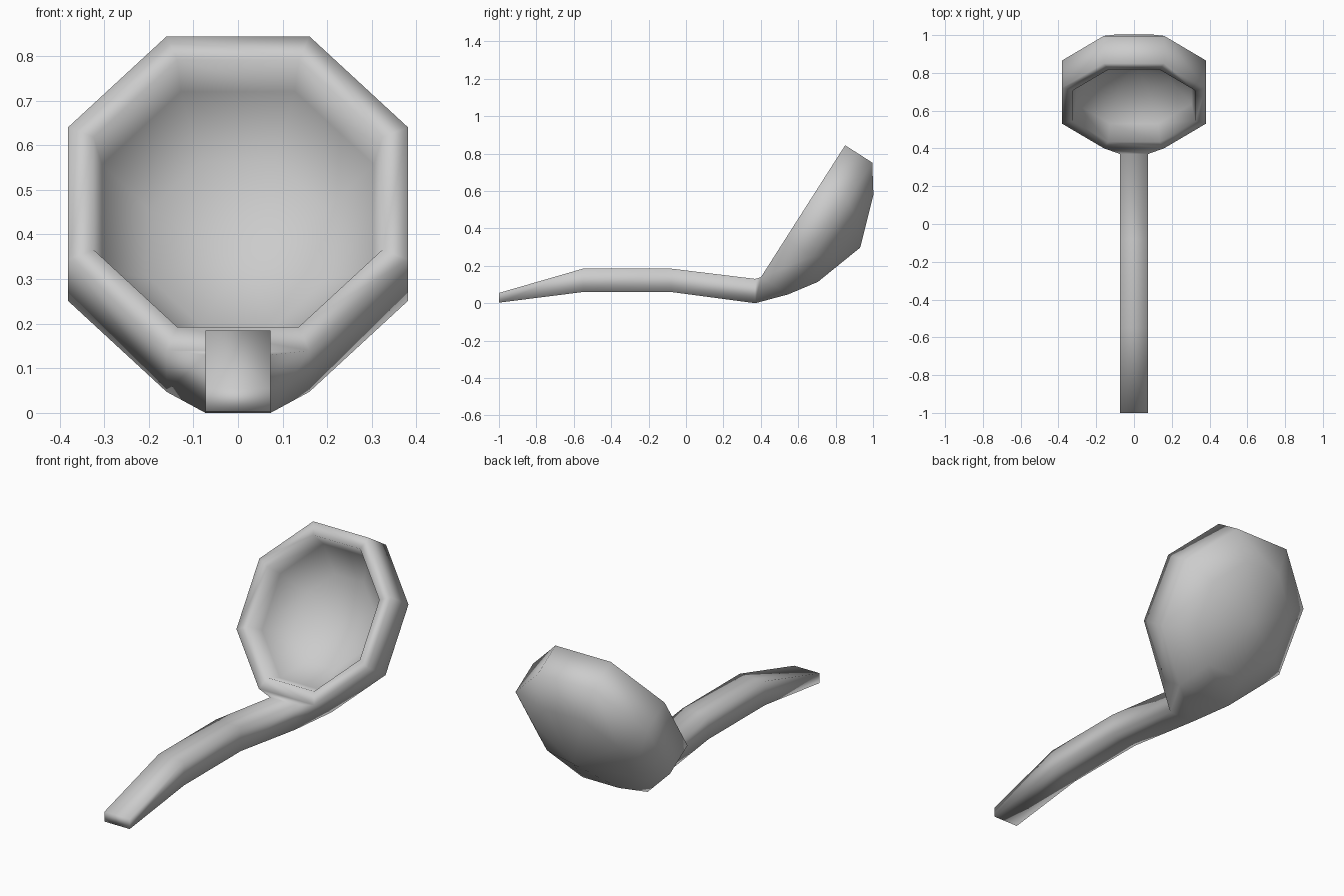
import bpy
import bmesh
from mathutils import Vector

if "Cube" in bpy.data.objects:
    bpy.data.objects.remove(bpy.data.objects["Cube"], do_unlink=True)

grey = bpy.data.materials.new("light grey")
colour = (0.6, 0.6, 0.6, 1)
grey.diffuse_color = colour
grey.use_nodes = True
grey.node_tree.nodes["Principled BSDF"].inputs["Base Color"].default_value = colour

bm = bmesh.new()

# Tilted frame of the bowl opening: along the rim, and into the bowl
centre = Vector((0, 0.626, 0.492))
along = Vector((0, 0.45, 0.705)).normalized()
inward = Vector((0, along.z, -along.y))

# Octagon corners, the first two being the bottom edge where the handle joins
corners = [(-0.16, -0.418), (0.16, -0.418), (0.381, -0.176), (0.381, 0.176),
           (0.16, 0.418), (-0.16, 0.418), (-0.381, 0.176), (-0.381, -0.176)]


def octagon(scale, depth):
    return [bm.verts.new(centre + Vector((x * scale, 0, 0)) + along * t * scale + inward * depth)
            for x, t in corners]


def bridge(a, b, skip=()):
    n = len(a)
    for i in range(n):
        if i not in skip:
            bm.faces.new((a[i], a[(i + 1) % n], b[(i + 1) % n], b[i]))


def fan(ring, depth):
    tip = bm.verts.new(centre + inward * depth)
    for i in range(len(ring)):
        bm.faces.new((ring[i], ring[(i + 1) % len(ring)], tip))


# Outer shell of the bowl, open at the bottom side for the handle
rim, belt, back = octagon(1, 0), octagon(1, 0.172), octagon(0.66, 0.27)
bridge(rim, belt, skip=(0,))
bridge(belt, back)
fan(back, 0.362)

# Lip and inside of the bowl
lip, wall, floor = octagon(0.85, 0), octagon(0.8, 0.1), octagon(0.52, 0.21)
bridge(lip, rim)
bridge(wall, lip)
bridge(floor, wall)
fan(floor, 0.28)

# Handle: square sections (y, bottom, top) swept from the bowl to the grip end
section = [rim[0], rim[1], belt[1], belt[0]]
for y, low, high in [(0.37, 0, 0.13), (-0.08, 0.06, 0.185),
                     (-0.55, 0.06, 0.185), (-1, 0.003, 0.055)]:
    ring = [bm.verts.new((x, y, z)) for x, z in
            [(-0.073, high), (0.073, high), (0.073, low), (-0.073, low)]]
    bridge(section, ring)
    section = ring
bm.faces.new(section)

bmesh.ops.recalc_face_normals(bm, faces=bm.faces)
for face in bm.faces:
    face.smooth = True

mesh = bpy.data.meshes.new("ladle")
bm.to_mesh(mesh)
bm.free()
mesh.materials.append(grey)
ladle = bpy.data.objects.new("ladle", mesh)
bpy.context.collection.objects.link(ladle)
